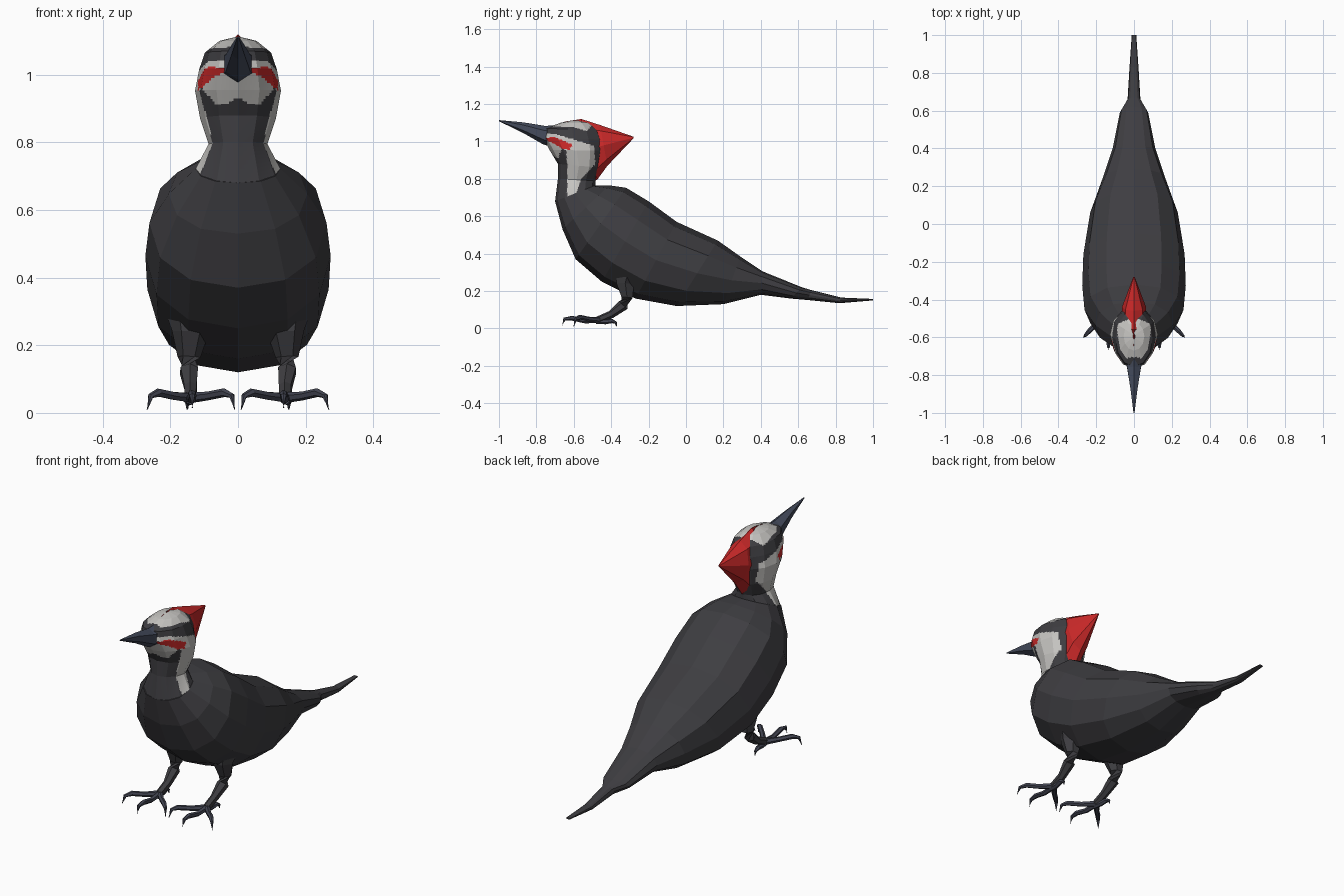
import bpy, bmesh, math
from mathutils import Vector


def material(name, rgb):
    m = bpy.data.materials.new(name)
    m.diffuse_color = (*rgb, 1)
    return m


BLACK = material("charcoal feathers", (0.048, 0.047, 0.053))
WHITE = material("off white feathers", (0.56, 0.55, 0.53))
RED = material("crest red", (0.60, 0.022, 0.022))
SLATE = material("slate beak", (0.058, 0.070, 0.107))
TOE = material("toe grey", (0.056, 0.060, 0.085))


def build(name, rings, mats, cuts=0, paint=None):
    """Skin closed rings of points into one flat-shaded object."""
    bm = bmesh.new()
    loops = [[bm.verts.new(p) for p in ring] for ring in rings]
    n = len(loops[0])
    for a, b in zip(loops, loops[1:]):
        for i in range(n):
            j = (i + 1) % n
            bm.faces.new((a[i], a[j], b[j], b[i]))
    if cuts:
        bmesh.ops.subdivide_edges(bm, edges=bm.edges[:], cuts=cuts, use_grid_fill=True)
    else:
        bm.faces.new(loops[0])
        bm.faces.new(loops[-1])
    bmesh.ops.recalc_face_normals(bm, faces=bm.faces[:])
    if paint:
        for f in bm.faces:
            f.material_index = paint(f.calc_center_median())
    mesh = bpy.data.meshes.new(name)
    bm.to_mesh(mesh)
    bm.free()
    for m in mats:
        mesh.materials.append(m)
    ob = bpy.data.objects.new(name, mesh)
    bpy.context.collection.objects.link(ob)
    return ob


def sections(rows, sides=12, power=1.0):
    """Each row: front/under point (y, z), back/top point (y, z), half width."""
    rings = []
    for y0, z0, y1, z1, w in rows:
        ring = []
        for i in range(sides):
            a = 2 * math.pi * i / sides
            c = math.copysign(abs(math.cos(a)) ** power, math.cos(a))
            s = math.copysign(abs(math.sin(a)) ** power, math.sin(a))
            t = (1 - c) / 2
            ring.append((w * s, y0 + (y1 - y0) * t, z0 + (z1 - z0) * t))
        rings.append(ring)
    return rings


def tube(name, path, mat, sides=6):
    """Tapered tube along points (x, y, z, radius)."""
    pts = [Vector(p[:3]) for p in path]
    rings = []
    for i, p in enumerate(pts):
        d = (pts[min(i + 1, len(pts) - 1)] - pts[max(i - 1, 0)]).normalized()
        u = d.cross(Vector((0.31, 0.2, 0.93)) if abs(d.z) < 0.8 else Vector((0, 1, 0))).normalized()
        v = d.cross(u)
        r = path[i][3]
        rings.append([p + r * (math.cos(a) * u + math.sin(a) * v)
                      for a in (2 * math.pi * k / sides for k in range(sides))])
    return build(name, rings, [mat])


def inside(y, z, poly):
    hit = False
    for (ya, za), (yb, zb) in zip(poly, poly[1:] + poly[:1]):
        if (za > z) != (zb > z) and y < (yb - ya) * (z - za) / (zb - za) + ya:
            hit = not hit
    return hit


# Body and tail
neck_base = (-0.70, 0.68, -0.485, 0.765, 0.125)
build("body", sections([
    neck_base,
    (-0.66, 0.53, -0.41, 0.765, 0.205),
    (-0.59, 0.37, -0.32, 0.752, 0.262),
    (-0.45, 0.25, -0.20, 0.68, 0.274),
    (-0.27, 0.16, -0.05, 0.57, 0.268),
    (-0.05, 0.12, 0.17, 0.47, 0.232),
    (0.20, 0.13, 0.29, 0.385, 0.165),
    (0.40, 0.18, 0.41, 0.305, 0.112),
    (0.56, 0.16, 0.62, 0.22, 0.075),
    (0.65, 0.152, 0.67, 0.205, 0.034),
    (0.82, 0.135, 0.83, 0.165, 0.024),
    (1.00, 0.150, 1.00, 0.158, 0.012)], power=0.9), [BLACK])

# Head and neck, with the face markings drawn in side view
CHEEK = [(-.79, 1.045), (-.70, 1.04), (-.60, 1.01), (-.49, .975), (-.485, .88), (-.56, .80),
         (-.60, .68), (-.635, .70), (-.635, .87), (-.64, .95), (-.67, .965), (-.79, .975)]
CHIN = [(-.79, .99), (-.66, .965), (-.685, .91), (-.76, .89)]
MALAR = [(-.77, 1.015), (-.71, 1.025), (-.61, .985), (-.62, .955), (-.66, .96), (-.71, .99)]
BROW = [(-.71, 1.08), (-.60, 1.075), (-.53, 1.055), (-.50, 1.09), (-.55, 1.13), (-.68, 1.12)]


def face_paint(c):
    if inside(c.y, c.z, MALAR):
        return 2
    if inside(c.y, c.z, CHIN):
        return 0 if c.z < 0.935 - abs(c.x) * 0.6 else 1
    return int(inside(c.y, c.z, CHEEK) or inside(c.y, c.z, BROW))


build("head", sections([
    neck_base,
    (-0.685, 0.80, -0.485, 0.79, 0.087),
    (-0.685, 0.88, -0.46, 0.86, 0.112),
    (-0.73, 0.955, -0.44, 0.95, 0.127),
    (-0.765, 1.02, -0.44, 1.01, 0.115),
    (-0.755, 1.07, -0.46, 1.06, 0.098),
    (-0.67, 1.10, -0.52, 1.10, 0.055),
    (-0.61, 1.112, -0.58, 1.112, 0.005)]), [BLACK, WHITE, RED], 8, face_paint)

# Swept-back crest
build("crest", sections([
    (-0.51, 0.78, -0.65, 1.106, 0.012),
    (-0.475, 0.795, -0.56, 1.12, 0.066),
    (-0.42, 0.87, -0.46, 1.088, 0.064),
    (-0.282, 1.015, -0.28, 1.025, 0.004)], 8), [RED])

# Beak
build("beak", sections([
    (-0.72, 0.97, -0.71, 1.085, 0.055),
    (-0.765, 0.985, -0.755, 1.083, 0.042),
    (-0.87, 1.045, -0.87, 1.102, 0.022),
    (-1.00, 1.108, -1.00, 1.114, 0.003)], 6), [SLATE])

# Legs and feet, mirrored
TOES = {
    "outer_toe": [(.14, -.46, .045, .016), (.19, -.52, .05, .013), (.235, -.565, .06, .013),
                  (.258, -.59, .05, .009), (.268, -.60, .01, .002)],
    "middle_toe": [(.14, -.46, .045, .016), (.138, -.54, .04, .013), (.135, -.61, .055, .013),
                   (.135, -.65, .05, .009), (.135, -.663, .015, .002)],
    "inner_toe": [(.14, -.46, .045, .016), (.09, -.52, .05, .013), (.04, -.57, .06, .013),
                  (.018, -.59, .05, .009), (.010, -.60, .01, .002)],
    "back_toe": [(.14, -.48, .04, .016), (.145, -.43, .035, .013), (.15, -.395, .04, .012),
                 (.15, -.375, .03, .007), (.15, -.37, .01, .002)],
}
for side, s in (("left", 1), ("right", -1)):
    def flip(path):
        return [(s * x, y, z, r) for x, y, z, r in path]
    tube(side + "_leg", flip([
        (.14, -.31, .30, .075), (.14, -.325, .24, .055), (.145, -.315, .165, .034),
        (.145, -.335, .125, .030), (.14, -.40, .075, .021), (.14, -.47, .045, .020)]), BLACK)
    for toe, path in TOES.items():
        tube(side + "_" + toe, flip(path), TOE)
